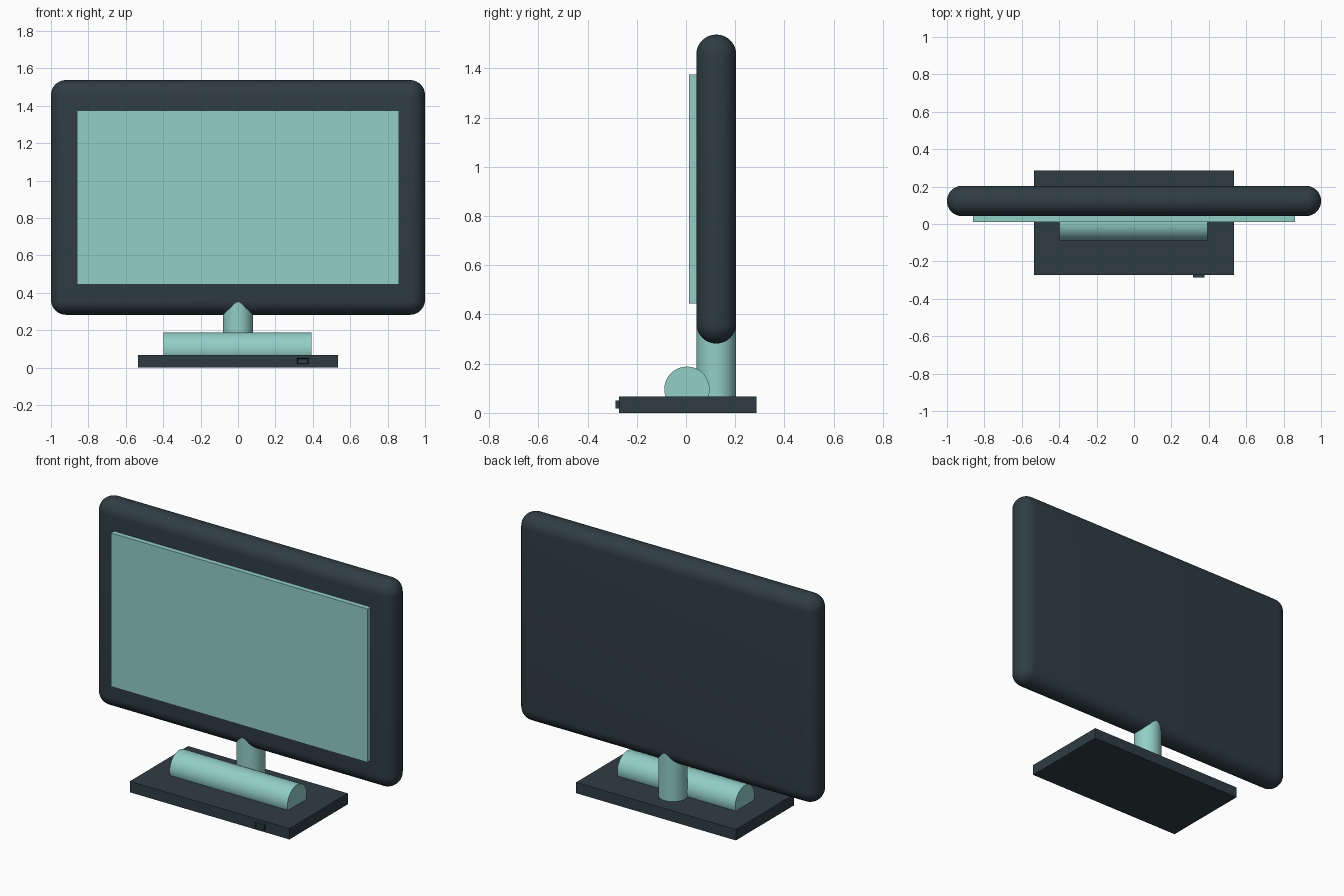
import bpy
import bmesh
from math import pi, radians
from mathutils import Matrix

default = bpy.data.objects.get("Cube")
if default:
    bpy.data.objects.remove(default, do_unlink=True)


def make_material(name, color):
    mat = bpy.data.materials.new(name)
    mat.use_nodes = True
    mat.diffuse_color = color
    mat.node_tree.nodes["Principled BSDF"].inputs["Base Color"].default_value = color
    return mat


slate = make_material("dark slate", (0.028, 0.046, 0.056, 1))
aqua = make_material("pale aqua", (0.29, 0.62, 0.575, 1))


def add_object(name, bm, mat):
    bmesh.ops.recalc_face_normals(bm, faces=bm.faces)
    mesh = bpy.data.meshes.new(name)
    bm.to_mesh(mesh)
    bm.free()
    mesh.materials.append(mat)
    obj = bpy.data.objects.new(name, mesh)
    bpy.context.collection.objects.link(obj)
    return obj


def box_mesh(x, y, z):
    """Box from three (low, high) ranges."""
    bm = bmesh.new()
    bmesh.ops.create_cube(bm, size=1)
    for v in bm.verts:
        for i, (low, high) in enumerate((x, y, z)):
            v.co[i] = high if v.co[i] > 0 else low
    return bm


def smooth(obj):
    bpy.ops.object.select_all(action="DESELECT")
    obj.select_set(True)
    bpy.context.view_layer.objects.active = obj
    bpy.ops.object.shade_smooth_by_angle(angle=radians(35))


def cylinder(name, radius, length, center, mat, turn=Matrix()):
    bm = bmesh.new()
    bmesh.ops.create_cone(bm, cap_ends=True, segments=48, radius1=radius,
                          radius2=radius, depth=length,
                          matrix=Matrix.Translation(center) @ turn)
    obj = add_object(name, bm, mat)
    smooth(obj)
    return obj


# Display housing with fully rounded rim
bm = box_mesh((-1, 1), (0.042, 0.204), (0.282, 1.537))
bmesh.ops.bevel(bm, geom=bm.edges[:], offset=0.0805, segments=10,
                profile=0.5, affect="EDGES")
smooth(add_object("display_housing", bm, slate))

# Raised screen panel
add_object("screen", box_mesh((-0.86, 0.86), (0.012, 0.06), (0.445, 1.375)), aqua)

# Stand: base plate, neck and horizontal roll
add_object("stand_base", box_mesh((-0.535, 0.535), (-0.272, 0.287), (0, 0.066)), slate)
cylinder("stand_neck", 0.08, 0.36, (0, 0.123, 0.181), aqua)
cylinder("stand_roll", 0.092, 0.79, (-0.002, 0.004, 0.096), aqua,
         Matrix.Rotation(pi / 2, 4, "Y"))

# Power button with a recessed face
bm = box_mesh((0.315, 0.376), (-0.287, -0.26), (0.018, 0.05))
front = min(bm.faces, key=lambda f: f.calc_center_median().y)
bmesh.ops.inset_region(bm, faces=[front], thickness=0.007, depth=-0.008)
add_object("power_button", bm, slate)
